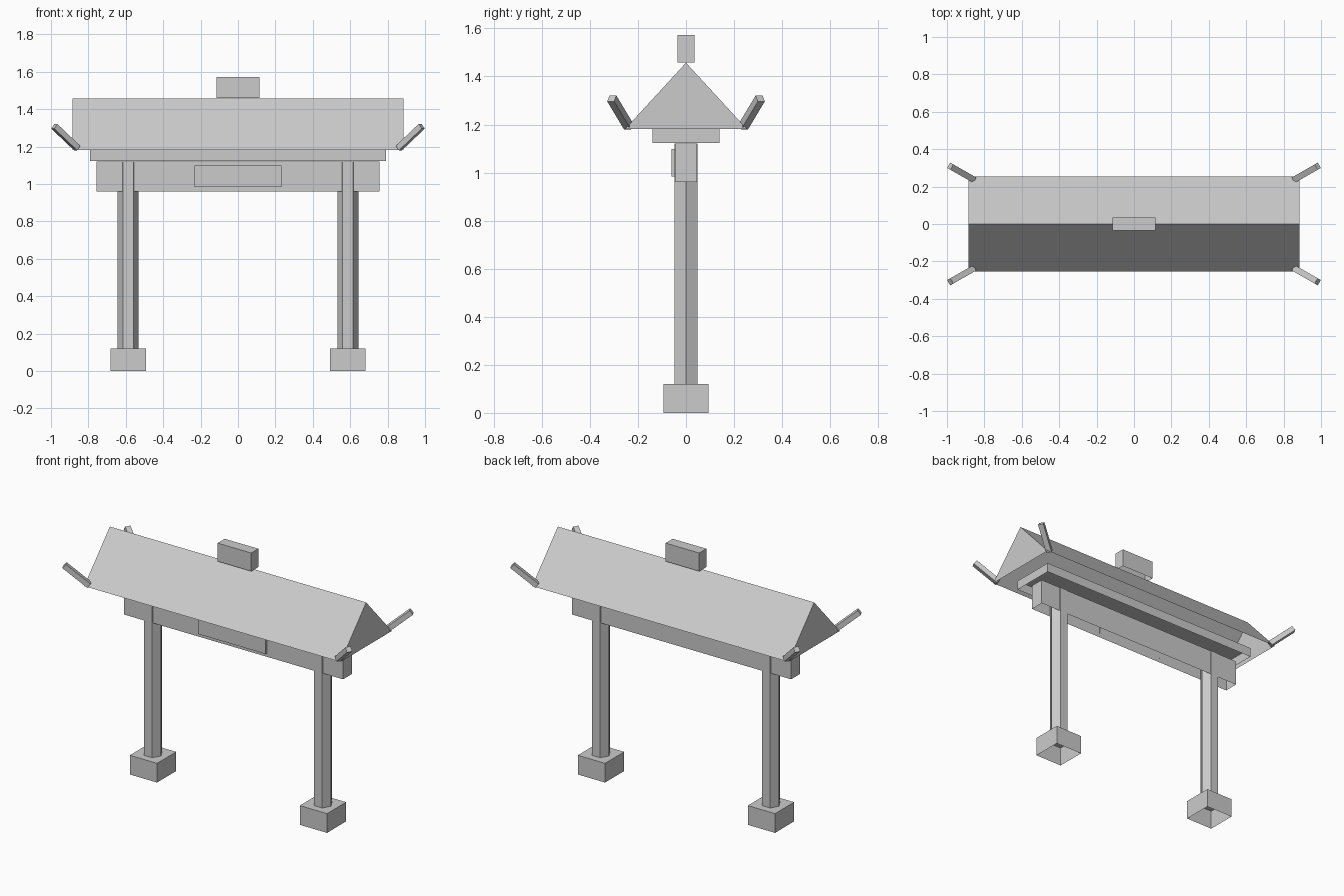
import bpy
import bmesh
import math
from mathutils import Matrix, Vector

cube = bpy.data.objects.get("Cube")
if cube:
    bpy.data.objects.remove(cube, do_unlink=True)

GREY = (0.6, 0.6, 0.6, 1.0)
stone = bpy.data.materials.new("plain grey")
stone.use_nodes = True
stone.diffuse_color = GREY
stone.node_tree.nodes["Principled BSDF"].inputs["Base Color"].default_value = GREY


def finish(name, bm, open_bottom=True):
    """Turn a bmesh into an object, leaving the underside open if asked."""
    bmesh.ops.recalc_face_normals(bm, faces=bm.faces)
    if open_bottom:
        under = [f for f in bm.faces if f.normal.z < -0.9]
        bmesh.ops.delete(bm, geom=under, context='FACES')
    mesh = bpy.data.meshes.new(name)
    bm.to_mesh(mesh)
    bm.free()
    mesh.materials.append(stone)
    obj = bpy.data.objects.new(name, mesh)
    bpy.context.collection.objects.link(obj)
    return obj


def box(name, low, high):
    low, high = Vector(low), Vector(high)
    bm = bmesh.new()
    matrix = Matrix.Translation((low + high) / 2) @ Matrix.Diagonal((*(high - low), 1))
    bmesh.ops.create_cube(bm, size=1, matrix=matrix)
    return finish(name, bm)


def column(name, x, radius, bottom, top):
    """Six-sided column with corners along x."""
    bm = bmesh.new()
    bmesh.ops.create_cone(
        bm, cap_ends=True, segments=6, radius1=radius, radius2=radius,
        depth=top - bottom,
        matrix=Matrix.Translation((x, 0, (bottom + top) / 2)))
    corner = max(bm.verts, key=lambda v: v.co.x)
    if abs(corner.co.y) > 0.01:
        bmesh.ops.rotate(bm, verts=bm.verts, cent=(x, 0, 0),
                         matrix=Matrix.Rotation(math.radians(30), 3, 'Z'))
    return finish(name, bm)


def gable_roof(name, half_x, half_y, bottom, ridge):
    """Triangular profile extruded along x."""
    bm = bmesh.new()
    profile = [(-half_y, bottom), (half_y, bottom), (0, ridge)]
    end = bm.faces.new([bm.verts.new((-half_x, y, z)) for y, z in profile])
    swept = bmesh.ops.extrude_face_region(bm, geom=[end], use_keep_orig=True)
    moved = [v for v in swept["geom"] if isinstance(v, bmesh.types.BMVert)]
    bmesh.ops.translate(bm, verts=moved, vec=(2 * half_x, 0, 0))
    return finish(name, bm)


def eave_horn(name, sx, sy):
    """Upswept square bar on one roof corner."""
    along = Vector((1.05 * sx, 0.6 * sy, 1)).normalized()
    across = Vector((0, 0, 1)).cross(along).normalized()
    up = along.cross(across)
    turn = Matrix((along, across, up)).transposed().to_4x4()
    bm = bmesh.new()
    bmesh.ops.create_cube(
        bm, size=1,
        matrix=Matrix.Translation((0.921 * sx, 0.274 * sy, 1.25)) @ turn
        @ Matrix.Diagonal((0.183, 0.033, 0.031, 1)))
    return finish(name, bm, open_bottom=False)


# Footings and columns
for side, x in (("left", 0.587), ("right", -0.587)):
    box(side + "_footing", (x - 0.094, -0.094, 0), (x + 0.094, 0.094, 0.12))
    column(side + "_column", x, 0.056, 0.12, 1.12)

# Cross beam, plaque and roof plate
box("cross_beam", (-0.757, -0.045, 0.96), (0.757, 0.045, 1.12))
box("plaque", (-0.233, -0.061, 0.984), (0.233, -0.04, 1.098))
box("roof_plate", (-0.79, -0.14, 1.123), (0.79, 0.14, 1.182))

# Roof with ridge block and corner horns
gable_roof("roof", 0.885, 0.253, 1.182, 1.457)
box("ridge_block", (-0.116, -0.035, 1.459), (0.116, 0.035, 1.573))
for end, sx in (("left", 1), ("right", -1)):
    for face, sy in (("front", -1), ("back", 1)):
        eave_horn(f"{face}_{end}_eave_horn", sx, sy)
